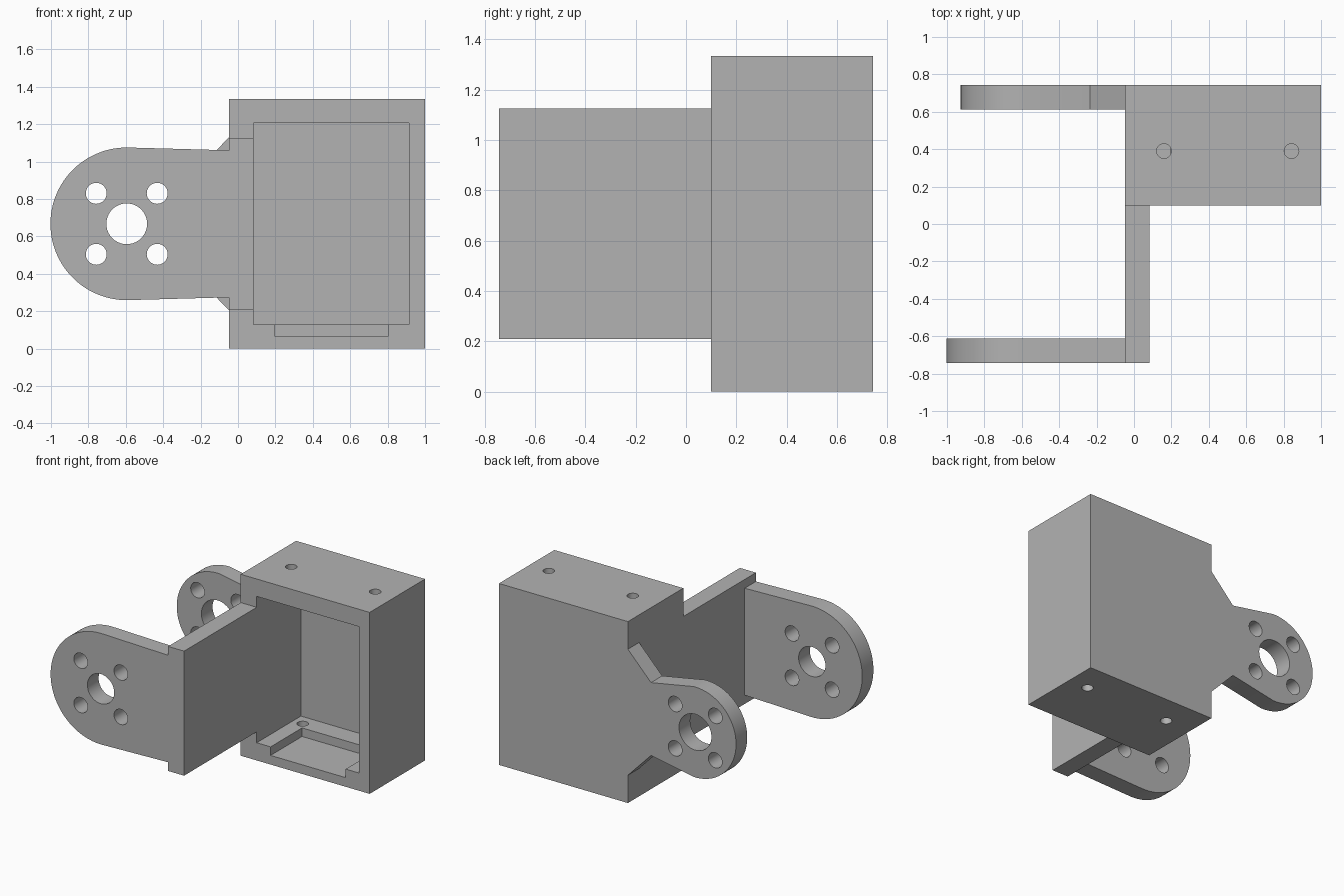
import bpy
import math
from mathutils import Matrix

if "Cube" in bpy.data.objects:
    bpy.data.objects.remove(bpy.data.objects["Cube"], do_unlink=True)

grey = bpy.data.materials.new("plain_grey")
grey.use_nodes = True
grey.diffuse_color = (0.45, 0.45, 0.45, 1)
grey.node_tree.nodes["Principled BSDF"].inputs["Base Color"].default_value = (0.45, 0.45, 0.45, 1)

MID_Z = 0.667          # height of the mirror plane and the pivot
PIVOT_X = -0.595
WALL = 0.13
FRONT, BACK = -0.743, 0.743
LEFT_X = -0.048        # outer side of the arm and the case


def block(name, low, high):
    """Axis-aligned box between two corners."""
    bpy.ops.mesh.primitive_cube_add(size=1)
    ob = bpy.context.object
    ob.name = name
    size = [b - a for a, b in zip(low, high)]
    centre = [(a + b) / 2 for a, b in zip(low, high)]
    ob.data.transform(Matrix.Translation(centre) @ Matrix.Diagonal((*size, 1)))
    ob.data.materials.append(grey)
    return ob


def cut(target, cutter):
    """Subtract the cutter, apply the result and remove the cutter."""
    mod = target.modifiers.new("cut", "BOOLEAN")
    mod.operation = "DIFFERENCE"
    mod.solver = "EXACT"
    mod.object = cutter
    bpy.ops.object.select_all(action="DESELECT")
    bpy.context.view_layer.objects.active = target
    target.select_set(True)
    bpy.ops.object.modifier_apply(modifier=mod.name)
    bpy.data.objects.remove(cutter, do_unlink=True)


def arc(x, z, r, start, end, steps):
    """Points along an arc, angles in degrees."""
    angles = [math.radians(start + (end - start) * i / steps) for i in range(steps + 1)]
    return [(x + r * math.cos(a), z + r * math.sin(a)) for a in angles]


def lug(name, radius, bore, root, y_low):
    """Round-ended plate with a bore and four bolt holes; root is the upper edge."""
    lower = [(x, 2 * MID_Z - z) for x, z in reversed(root)]
    loops = [root + arc(PIVOT_X, MID_Z, radius, 88, 272, 48) + lower,
             arc(PIVOT_X, MID_Z, bore, 0, 360, 40)[:-1]]
    for sx in (-1, 1):
        for sz in (-1, 1):
            loops.append(arc(PIVOT_X + sx * 0.163, MID_Z + sz * 0.163, 0.056, 0, 360, 32)[:-1])
    curve = bpy.data.curves.new(name, "CURVE")
    curve.dimensions = "2D"
    curve.fill_mode = "BOTH"
    curve.extrude = WALL / 2
    for loop in loops:
        spline = curve.splines.new("POLY")
        spline.points.add(len(loop) - 1)
        for point, (x, z) in zip(spline.points, loop):
            point.co = (x, z, 0, 1)
        spline.use_cyclic_u = True
    ob = bpy.data.objects.new(name, curve)
    bpy.context.collection.objects.link(ob)
    ob.location.y = y_low + WALL / 2
    ob.rotation_euler.x = math.pi / 2
    curve.materials.append(grey)
    bpy.ops.object.select_all(action="DESELECT")
    bpy.context.view_layer.objects.active = ob
    ob.select_set(True)
    bpy.ops.object.convert(target="MESH")
    bpy.ops.object.shade_smooth_by_angle(angle=math.radians(30))
    return ob


# Open-fronted case with its pocket and the notch in the pocket floor
case = block("case", (LEFT_X, 0.1, 0), (1, BACK, 1.333))
cut(case, block("pocket_cutter", (0.082, 0, WALL), (0.915, BACK - WALL, 1.205)))
cut(case, block("notch_cutter", (0.195, 0, 0.067), (0.805, 0.465, 0.3)))

# Screw holes through the top and bottom walls
for y, z in ((0.39, 1.27), (0.522, 0.065)):
    for x in (0.16, 0.842):
        bpy.ops.mesh.primitive_cylinder_add(vertices=32, radius=0.039, depth=0.2, location=(x, y, z))
        cut(case, bpy.context.object)
bpy.ops.object.shade_smooth_by_angle(angle=math.radians(30))

# Arm reaching forward from the case
block("arm", (LEFT_X, FRONT, 0.21), (0.082, 0.1, 1.125))

# Pivot lugs: large one on the arm, small one with a flared root on the case
lug("front_lug", 0.408, 0.109, [(LEFT_X, 1.06)], FRONT)
lug("back_lug", 0.332, 0.132, [(LEFT_X, 1.13), (-0.236, 0.935)], BACK - WALL)
